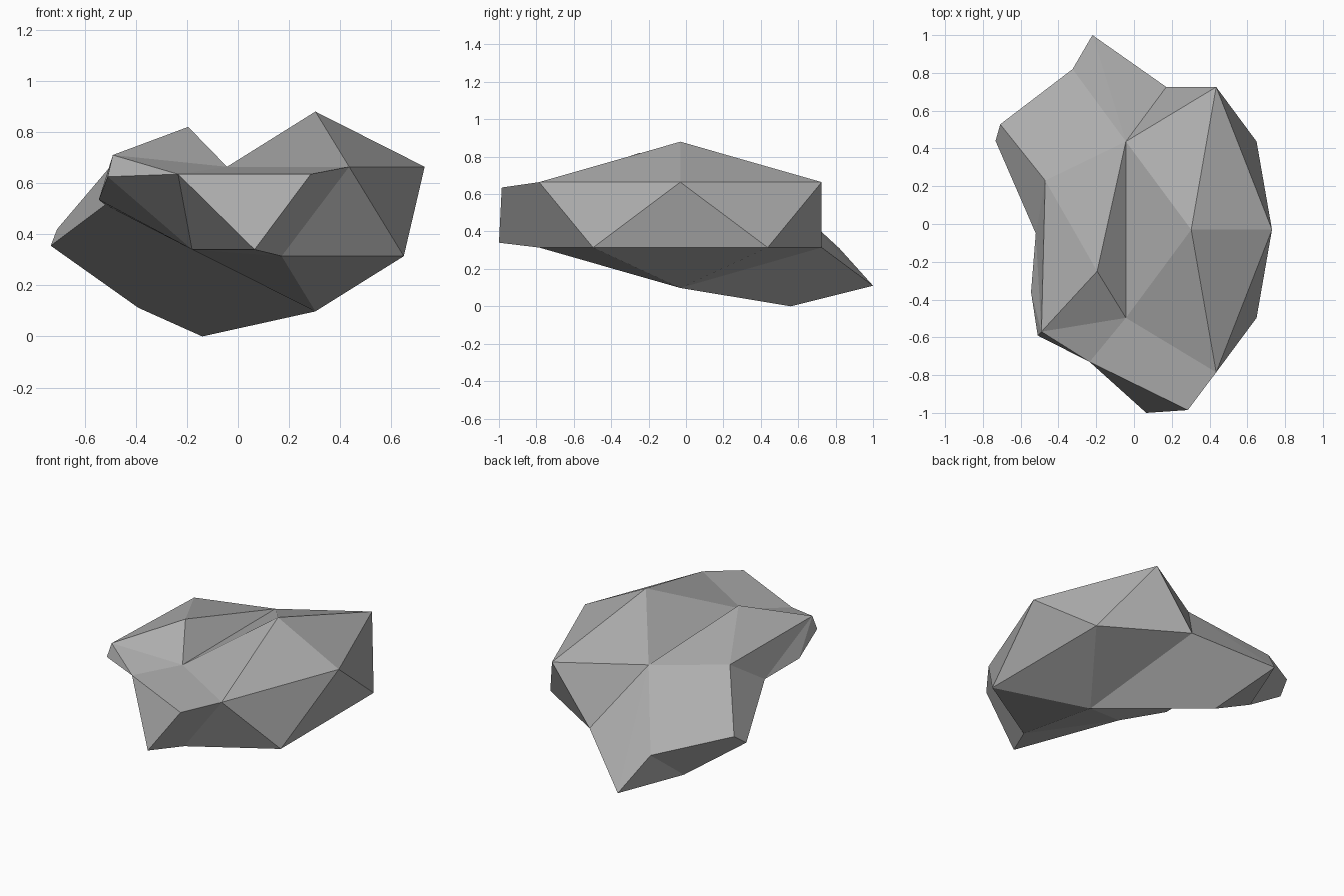
import bpy, bmesh
from mathutils import Matrix, Vector

if "Cube" in bpy.data.objects:
    bpy.data.objects.remove(bpy.data.objects["Cube"])

bm = bmesh.new()

# Main boulder: stretched 20-sided icosphere
bmesh.ops.create_icosphere(bm, subdivisions=1, radius=1,
    matrix=Matrix.Translation((0.303, -0.03, 0.489)) @ Matrix.Diagonal((0.478, 0.888, 0.391, 1)))


def nearest(*p):
    return min(bm.verts, key=lambda v: (v.co - Vector(p)).length)


# Rim vertices of the boulder that the outgrowths attach to
v = {"A": nearest(.43, -.785, .66), "B": nearest(-.04, -.5, .66), "D": nearest(-.04, .44, .66),
     "N": nearest(.17, .725, .32), "K": nearest(.3, -.03, .1), "C": nearest(.17, -.785, .32)}

# Open the left side of the boulder
front_face = [f for f in bm.faces if {v["A"], v["B"], v["C"]} == set(f.verts)]
bmesh.ops.delete(bm, geom=front_face, context='FACES_ONLY')
bmesh.ops.delete(bm, geom=[nearest(-.125, -.03, .316)], context='VERTS')


def outgrowth(points, faces):
    for name, co in points.items():
        v[name] = bm.verts.new(co)
    for f in faces.split():
        bm.faces.new([v[c] for c in f])


# Front ledge
outgrowth({"a": (.285, -.985, .635), "b": (-.235, -.73, .635),
           "c": (.065, -1.0, .34), "T": (-.18, -.35, .34)},
          "AabB acb ACca cTb CTc CKT")

# Left ridge
outgrowth({"p": (-.49, -.57, .71), "q": (-.51, -.59, .625), "r": (-.545, -.36, .535),
           "U": (-.195, -.25, .82), "W": (-.47, .23, .70), "X": (-.52, -.05, .515)},
          "bTq Bbp bqp qTr BpU BUD UWD UpW pqr prX pXW XrT KXT")

# Back spur
outgrowth({"e": (-.708, .528, .42), "f": (-.733, .44, .355), "g": (-.39, .577, .112),
           "h": (-.14, .56, .0), "Q": (-.325, .82, .31), "n": (-.22, 1.0, .11)},
          "WXfe DWeQ DQn DnN NnhK nQg ngh Qefg KhgfX")

bmesh.ops.recalc_face_normals(bm, faces=bm.faces)
mesh = bpy.data.meshes.new("rock")
bm.to_mesh(mesh)
bm.free()
rock = bpy.data.objects.new("rock", mesh)
bpy.context.collection.objects.link(rock)

# Darker stone grey
stone = bpy.data.materials.new("stone")
stone.diffuse_color = (0.42, 0.42, 0.42, 1)
stone.use_nodes = True
stone.node_tree.nodes["Principled BSDF"].inputs["Base Color"].default_value = stone.diffuse_color
mesh.materials.append(stone)
